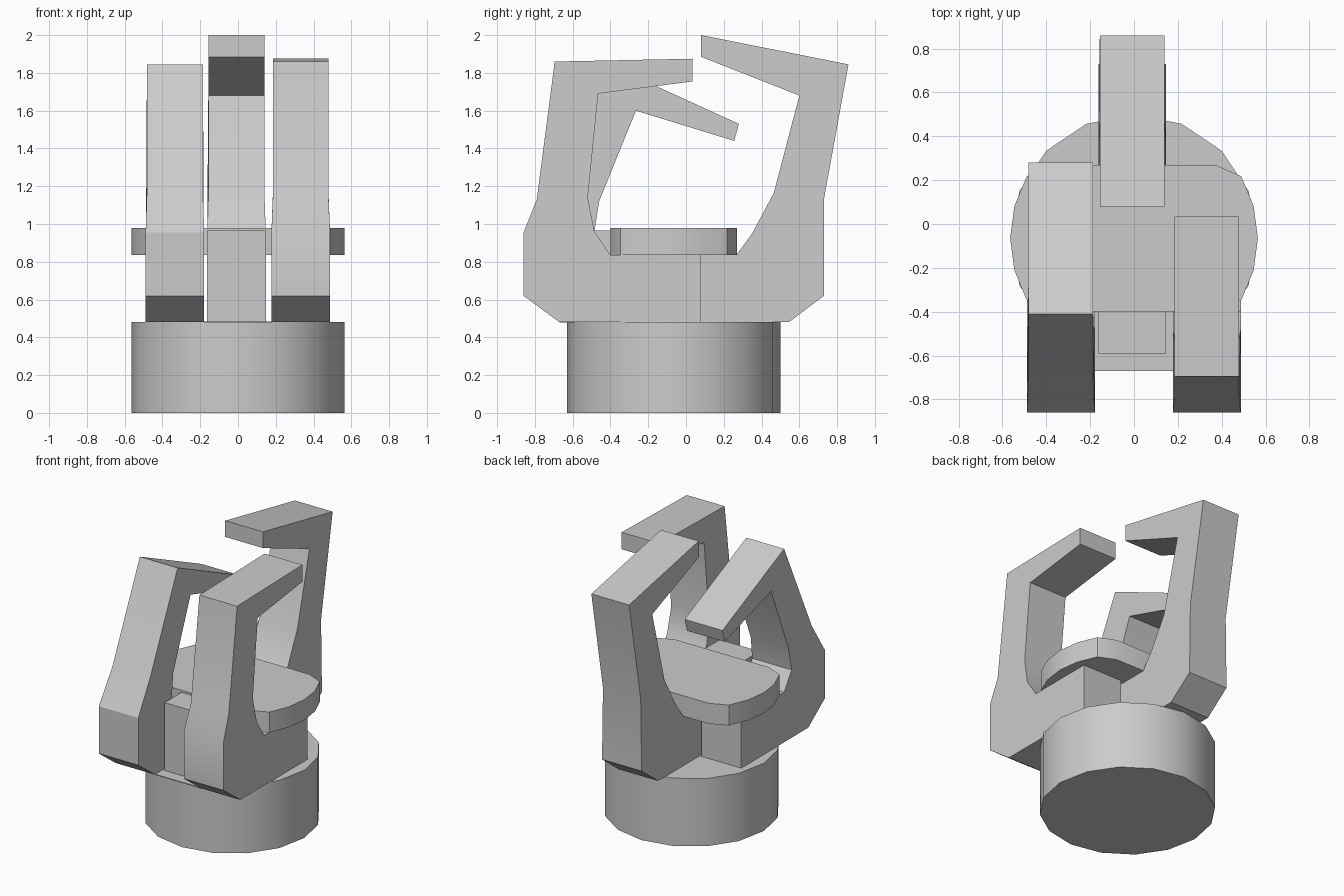
import bpy, bmesh, math

old = bpy.data.objects.get("Cube")
if old:
    bpy.data.objects.remove(old, do_unlink=True)

grey = bpy.data.materials.new("plain grey")
grey.use_nodes = True
GREY = (0.6, 0.6, 0.6, 1)
grey.diffuse_color = GREY
grey.node_tree.nodes["Principled BSDF"].inputs["Base Color"].default_value = GREY


def finish(bm, name):
    """Turn a bmesh into a grey, angle-smoothed object."""
    bmesh.ops.recalc_face_normals(bm, faces=bm.faces)
    mesh = bpy.data.meshes.new(name)
    bm.to_mesh(mesh)
    bm.free()
    obj = bpy.data.objects.new(name, mesh)
    bpy.context.collection.objects.link(obj)
    mesh.materials.append(grey)
    bpy.ops.object.select_all(action='DESELECT')
    obj.select_set(True)
    bpy.context.view_layer.objects.active = obj
    bpy.ops.object.shade_smooth_by_angle(angle=math.radians(28))
    return obj


def loft(name, lower, upper):
    """Closed solid between two matching outlines."""
    bm = bmesh.new()
    a = [bm.verts.new(p) for p in lower]
    b = [bm.verts.new(p) for p in upper]
    bm.faces.new(a)
    bm.faces.new(b)
    for i in range(len(a)):
        j = (i + 1) % len(a)
        bm.faces.new((a[i], a[j], b[j], b[i]))
    return finish(bm, name)


def claw(name, x, profile):
    """Side profile (y, z) given width, slightly slimmer above the knuckle."""
    def side(s):
        return [(x + s * (0.155 if z < 1.0 else 0.148), y, z) for y, z in profile]
    return loft(name, side(-1), side(1))


def prism(name, outline, z0, z1):
    return loft(name, [(x, y, z0) for x, y in outline], [(x, y, z1) for x, y in outline])


CY = -0.065
R = 0.565


def ring(degrees):
    return [(R * math.cos(math.radians(d)), CY + R * math.sin(math.radians(d))) for d in degrees]


# Round wrist base
prism("wrist_base", ring([i * 22.5 for i in range(16)]), 0, 0.48)

# Palm plate: a disc with flattened front and back
right_arc = [(0.37, CY - 0.335)] + ring(range(-30, 31, 15)) + [(0.37, CY + 0.335)]
left_arc = [(-x, y) for x, y in reversed(right_arc)]
prism("palm_plate", right_arc + left_arc, 0.835, 0.98)

# Thin plate under the finger roots
prism("root_plate", [(-0.18, -0.67), (0.18, -0.67), (0.18, 0.08), (-0.18, 0.08)], 0.478, 0.484)

# Two front fingers share a root and differ in how far they curl
root_back = [(-0.40, 0.835), (0.08, 0.835), (0.08, 0.48)]
root_front = [(-0.67, 0.48), (-0.86, 0.62), (-0.86, 0.955)]
open_curl = [(-0.79, 1.13), (-0.695, 1.86), (0.035, 1.875), (0.035, 1.755),
             (-0.465, 1.69), (-0.52, 1.14), (-0.485, 0.96)]
tight_curl = [(-0.72, 1.18), (-0.41, 1.845), (0.28, 1.53), (0.255, 1.44),
              (-0.265, 1.60), (-0.46, 1.12), (-0.485, 0.96)]
claw("left_finger", 0.332, root_front + open_curl + root_back)
claw("right_finger", -0.334, root_front + tight_curl + root_back)

# Opposing thumb with its long root block
claw("thumb", -0.008, [
    (-0.59, 0.48), (0.545, 0.48), (0.73, 0.62), (0.73, 1.13), (0.86, 1.845),
    (0.08, 2.0), (0.08, 1.885), (0.60, 1.68), (0.465, 1.165), (0.35, 0.95),
    (0.27, 0.84), (-0.39, 0.84), (-0.39, 0.965), (-0.59, 0.965)])
